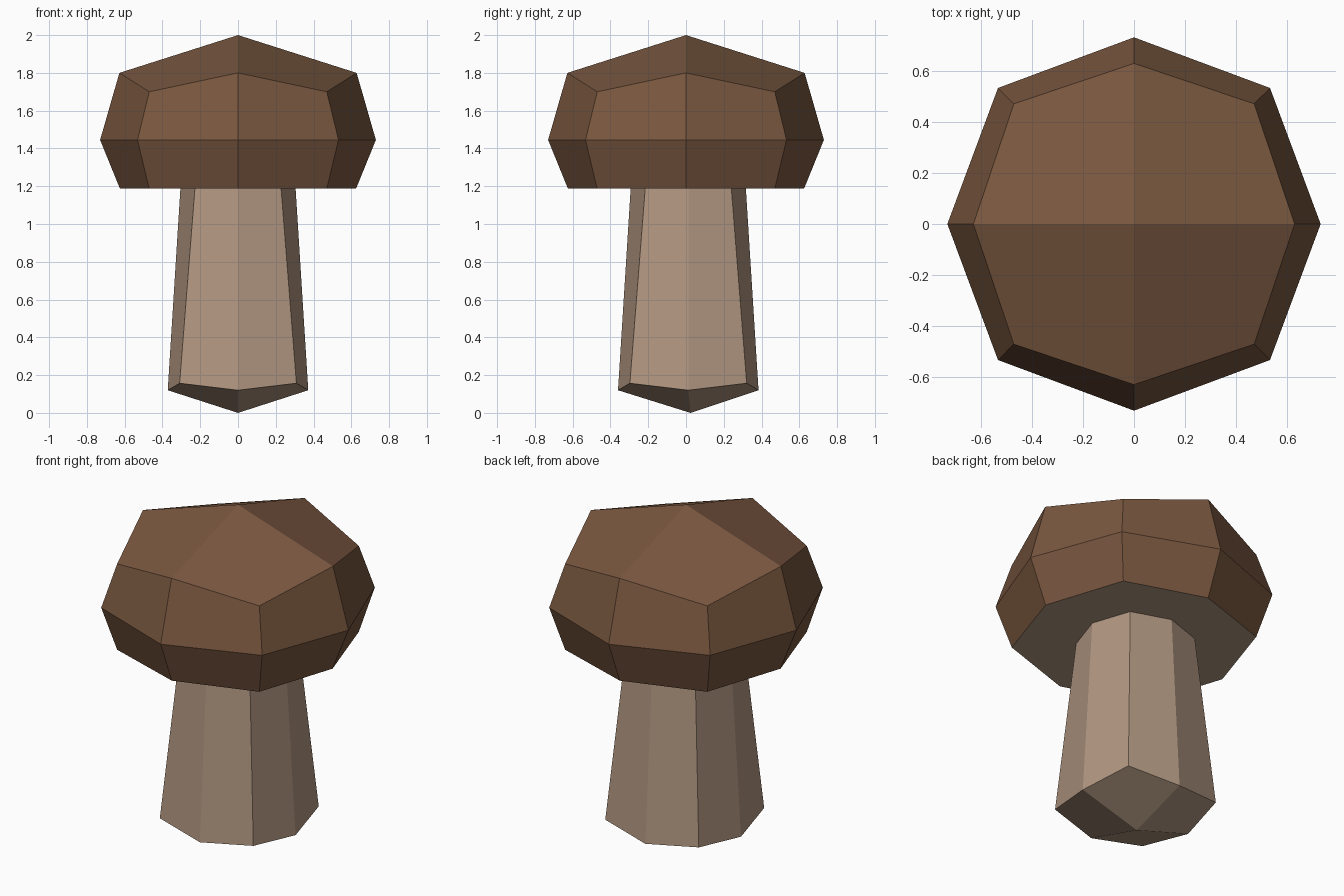
import bpy, bmesh

if "Cube" in bpy.data.objects:
    bpy.data.objects.remove(bpy.data.objects["Cube"])


def material(name, rgb):
    m = bpy.data.materials.new(name)
    m.diffuse_color = (*rgb, 1)
    m.use_nodes = True
    m.node_tree.nodes["Principled BSDF"].inputs["Base Color"].default_value = m.diffuse_color
    return m


def ring(bm, axis_r, axis_z, diag, diag_z, cy=0):
    """Eight vertices: even ones on the axes, odd ones on the diagonals."""
    dirs = [(1, 0), (1, 1), (0, 1), (-1, 1), (-1, 0), (-1, -1), (0, -1), (1, -1)]
    out = []
    for i, (x, y) in enumerate(dirs):
        r, z = (diag, diag_z) if i % 2 else (axis_r, axis_z)
        out.append(bm.verts.new((x * r, y * r + cy, z)))
    return out


def bridge(bm, low, high):
    for i in range(8):
        j = (i + 1) % 8
        bm.faces.new((low[i], low[j], high[j], high[i]))


def fan(bm, loop, tip):
    """Close a ring with four quads that meet at the tip."""
    v = bm.verts.new(tip)
    for i in range(0, 8, 2):
        bm.faces.new((loop[i], loop[i + 1], loop[(i + 2) % 8], v))


def finish(bm, name, mats):
    bmesh.ops.recalc_face_normals(bm, faces=bm.faces)
    mesh = bpy.data.meshes.new(name)
    bm.to_mesh(mesh)
    bm.free()
    for m in mats:
        mesh.materials.append(m)
    ob = bpy.data.objects.new(name, mesh)
    bpy.context.collection.objects.link(ob)


brown = material("cap_brown", (0.19, 0.095, 0.05))
tan = material("stem_tan", (0.44, 0.31, 0.22))

# Cap: faceted dome with a flat pale underside
bm = bmesh.new()
rim = ring(bm, 0.625, 1.187, 0.47, 1.187)
mid = ring(bm, 0.73, 1.445, 0.532, 1.445)
top = ring(bm, 0.628, 1.8, 0.47, 1.7)
bridge(bm, rim, mid)
bridge(bm, mid, top)
fan(bm, top, (0, 0, 2))
bm.faces.new(rim).material_index = 1
finish(bm, "cap", [brown, tan])

# Stem: tapered octagonal column with a blunt point at the base
bm = bmesh.new()
base = ring(bm, 0.372, 0.12, 0.309, 0.157, 0.012)
neck = ring(bm, 0.305, 1.187, 0.228, 1.187, 0.012)
bridge(bm, base, neck)
fan(bm, base, (0, 0.024, 0))
finish(bm, "stem", [tan])
